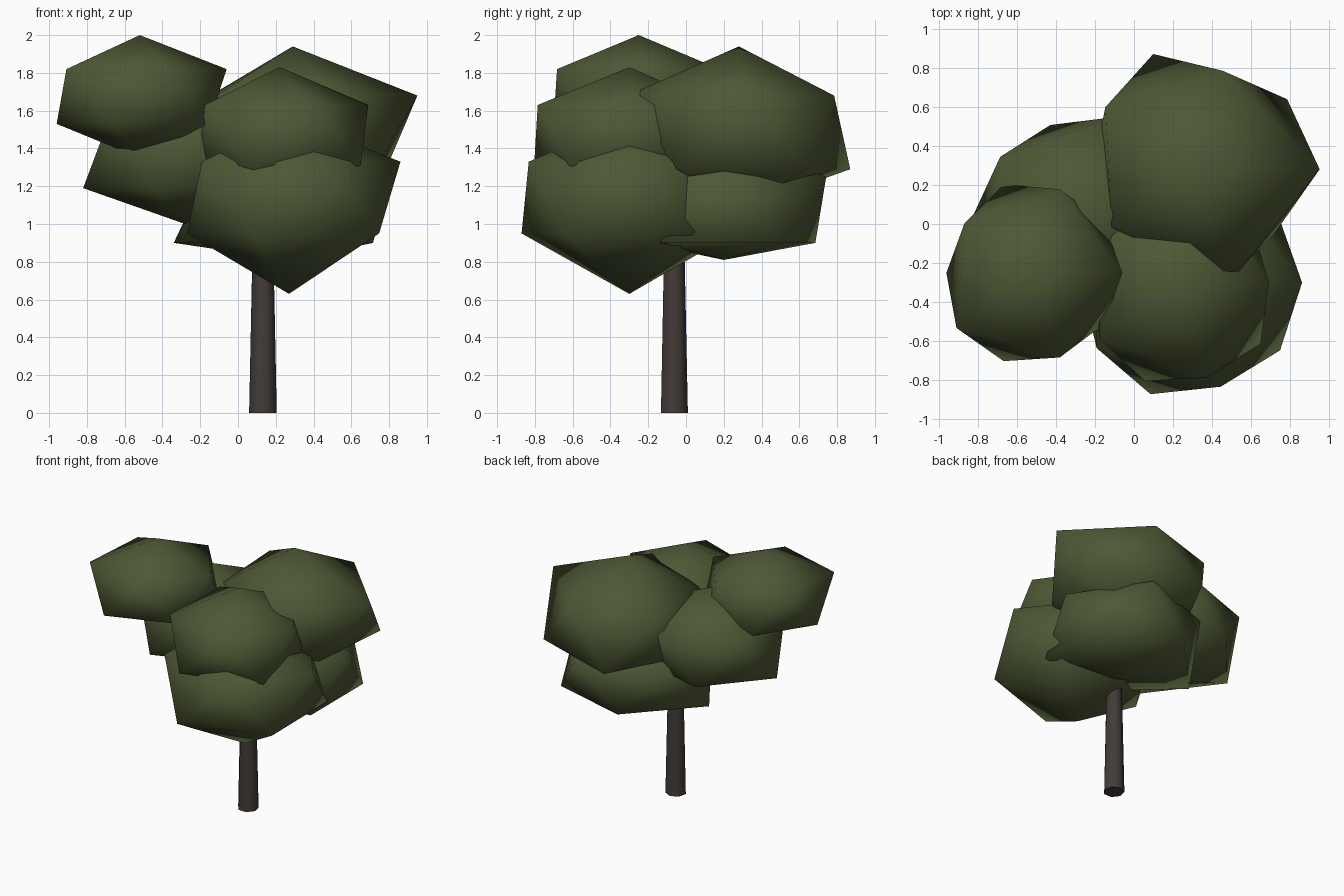
import bpy, bmesh, math

if "Cube" in bpy.data.objects:
    bpy.data.objects.remove(bpy.data.objects["Cube"])

def material(name, rgb):
    m = bpy.data.materials.new(name)
    m.diffuse_color = (*rgb, 1)
    m.use_nodes = True
    m.node_tree.nodes["Principled BSDF"].inputs["Base Color"].default_value = m.diffuse_color
    return m

LEAF = material("leaf_green", (0.075, 0.098, 0.035))
BARK = material("bark_brown", (0.055, 0.045, 0.040))

def finish(bm, name, mat):
    mesh = bpy.data.meshes.new(name)
    bm.to_mesh(mesh)
    bm.free()
    mesh.materials.append(mat)
    obj = bpy.data.objects.new(name, mesh)
    bpy.context.collection.objects.link(obj)
    return obj

def clump(name, x, y, heights, radii):
    """Icosahedron; heights = bottom, lower ring, upper ring, top;
    radii = ring radius every 36 degrees (upper and lower alternate)."""
    bm = bmesh.new()
    bmesh.ops.create_icosphere(bm, subdivisions=1, radius=1)
    for v in bm.verts:
        level = 0 if v.co.z < -0.8 else 1 if v.co.z < 0 else 2 if v.co.z < 0.8 else 3
        r, a = 0, 0
        if level in (1, 2):
            i = round(math.degrees(math.atan2(v.co.y, v.co.x)) / 36) % 10
            r, a = radii[i], math.radians(36 * i)
        v.co = (x + r * math.cos(a), y + r * math.sin(a), heights[level])
    for f in bm.faces:
        f.smooth = True
    return finish(bm, name, LEAF)

# Foliage clumps
clump("foliage_left_top", -.52, -.25, (1.35, 1.53, 1.82, 2.0),
      (.46, .45, .45, .475, .43, .44, .48, .475, .455, .45))
clump("foliage_back_right", .29, .28, (1.08, 1.29, 1.68, 1.94),
      (.66, .61, .53, .62, .54, .50, .50, .50, .62, .54))
clump("foliage_front_top", .22, -.30, (1.13, 1.31, 1.63, 1.83),
      (.47, .48, .48, .48, .48, .43, .49, .53, .51, .53))
clump("foliage_front_low", .27, -.30, (.63, .95, 1.33, 1.56),
      (.59, .58, .56, .58, .57, .54, .57, .60, .56, .59))
clump("foliage_back_low", .27, .20, (.81, .90, 1.25, 1.46),
      (.53, .55, .57, .51, .55, .61, .52, .45, .50, .55))
clump("foliage_left_low", -.28, .05, (1.00, 1.19, 1.55, 1.76),
      (.50, .50, .52, .48, .50, .54, .50, .53, .52, .50))

# Tapered trunk
bm = bmesh.new()
bmesh.ops.create_cone(bm, cap_ends=True, segments=7, radius1=.075, radius2=.05,
                      depth=1.2)
for f in bm.faces:
    f.smooth = len(f.verts) == 4
trunk = finish(bm, "trunk", BARK)
trunk.location = (.132, -.065, .6)
